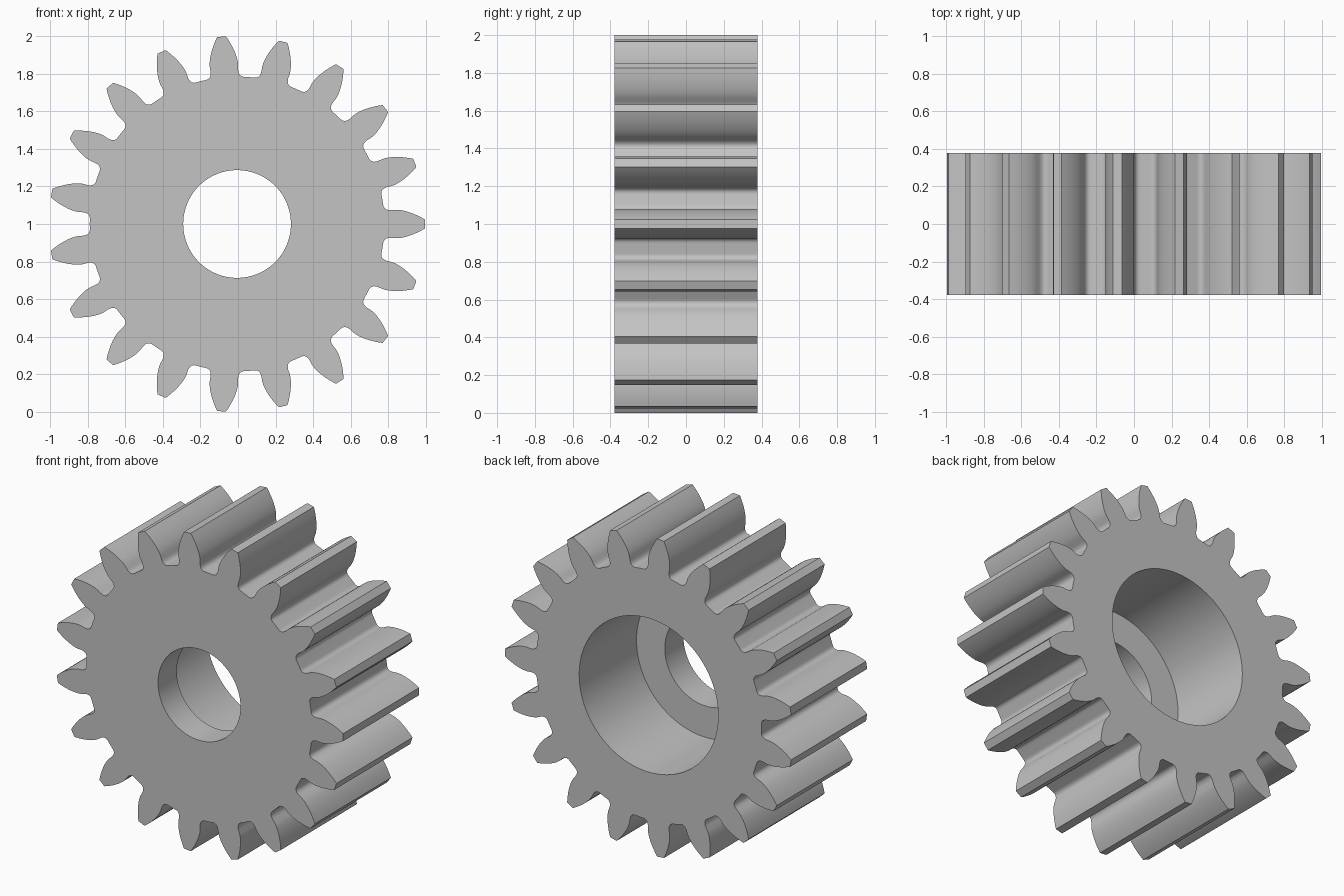
import bpy, bmesh, math
from mathutils import Vector

cube = bpy.data.objects.get("Cube")
if cube:
    bpy.data.objects.remove(cube, do_unlink=True)

TEETH = 19
TIP_R, BASE_R, ROOT_R, FILLET_R = 1.0016, 0.85, 0.785, 0.825
FRONT, STEP, BACK = -0.378, -0.192, 0.378
CENTRE_X, CENTRE_Z = -0.005, 1.0
HALF_PITCH = math.pi / TEETH
BASE_HALF = 0.0895          # half angle of a tooth on the base circle


def polar(r, a):
    return Vector((r * math.cos(a), r * math.sin(a)))


def half_tooth():
    """One flank, from the tooth tip down to the middle of the gap."""
    points = []
    for i in range(9):      # involute flank
        r = TIP_R + (BASE_R - TIP_R) * i / 8
        pressure = math.acos(BASE_R / r)
        points.append(polar(r, BASE_HALF - math.tan(pressure) + pressure))
    # rounded root fillet
    a = polar(FILLET_R, BASE_HALF)
    b = polar(ROOT_R, BASE_HALF + 0.002)
    c = polar(ROOT_R, BASE_HALF + 0.043)
    for i in range(9):
        t = i / 8
        points.append(a * (1 - t) ** 2 + b * 2 * t * (1 - t) + c * t * t)
    points.append(polar(ROOT_R, HALF_PITCH))
    return points


def gear_outline():
    flank = half_tooth()
    lower = [Vector((p.x, -p.y)) for p in reversed(flank[:-1])]
    outline = []
    for k in range(TEETH):
        a = 2 * HALF_PITCH * k
        for p in lower + flank:
            outline.append(Vector((p.x * math.cos(a) - p.y * math.sin(a),
                                   p.x * math.sin(a) + p.y * math.cos(a))))
    return outline


def circle(r, n=96):
    return [polar(r, 2 * math.pi * i / n) for i in range(n)]


bm = bmesh.new()


def loop(points, y):
    verts = [bm.verts.new((p.x + CENTRE_X, y, p.y + CENTRE_Z)) for p in points]
    edges = [bm.edges.new((v, verts[i - 1])) for i, v in enumerate(verts)]
    return verts, edges


def wall(a, b):
    for i in range(len(a[0])):
        bm.faces.new((a[0][i - 1], a[0][i], b[0][i], b[0][i - 1]))


def cap(a, b, normal):
    bmesh.ops.triangle_fill(bm, edges=a[1] + b[1], use_beauty=True, normal=normal)


# Toothed rim, narrow front hole and wide rear bore
outline, hole, bore = gear_outline(), circle(0.287), circle(0.484)
rim_front, rim_back = loop(outline, FRONT), loop(outline, BACK)
hole_front, hole_step = loop(hole, FRONT), loop(hole, STEP)
bore_step, bore_back = loop(bore, STEP), loop(bore, BACK)
wall(rim_front, rim_back)
wall(hole_front, hole_step)
wall(bore_step, bore_back)
wall(hole_step, bore_step)
cap(rim_front, hole_front, (0, -1, 0))
cap(rim_back, bore_back, (0, 1, 0))
bmesh.ops.recalc_face_normals(bm, faces=bm.faces)

mesh = bpy.data.meshes.new("spur_gear")
bm.to_mesh(mesh)
bm.free()
gear = bpy.data.objects.new("spur_gear", mesh)
bpy.context.collection.objects.link(gear)

# Plain grey metal
grey = bpy.data.materials.new("light_grey")
grey.use_nodes = True
colour = (0.55, 0.55, 0.55, 1)
grey.diffuse_color = colour
grey.node_tree.nodes["Principled BSDF"].inputs["Base Color"].default_value = colour
mesh.materials.append(grey)

bpy.ops.object.select_all(action='DESELECT')
gear.select_set(True)
bpy.context.view_layer.objects.active = gear
bpy.ops.object.shade_smooth_by_angle(angle=math.radians(30))
